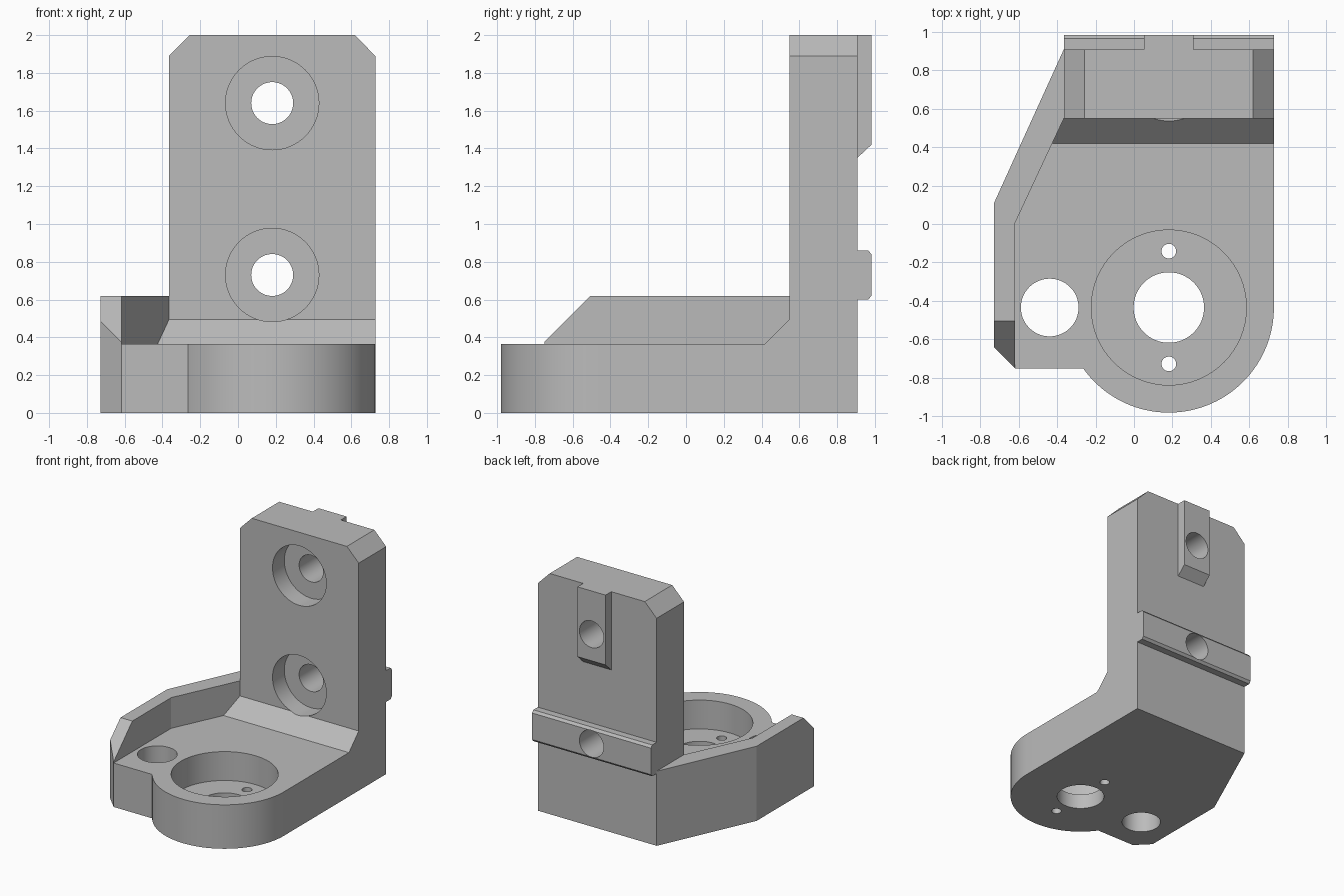
import bpy
import bmesh
from math import cos, sin, radians
from mathutils import Vector

cube = bpy.data.objects.get("Cube")
if cube:
    bpy.data.objects.remove(cube)

grey = bpy.data.materials.new("machined grey")
grey.use_nodes = True
grey.diffuse_color = (0.5, 0.5, 0.5, 1)
grey.node_tree.nodes["Principled BSDF"].inputs["Base Color"].default_value = (0.5, 0.5, 0.5, 1)

# Each axis maps (profile u, profile v, position along the axis) to x, y, z
PLACE = {
    "x": lambda u, v, w: (w, u, v),
    "y": lambda u, v, w: (u, w, v),
    "z": lambda u, v, w: (u, v, w),
}


def prism(name, outline, axis, start, end):
    """Extrude a closed outline along an axis."""
    bm = bmesh.new()
    place = PLACE[axis]
    face = bm.faces.new([bm.verts.new(place(u, v, start)) for u, v in outline])
    ext = bmesh.ops.extrude_face_region(bm, geom=[face])
    verts = [g for g in ext["geom"] if isinstance(g, bmesh.types.BMVert)]
    shift = Vector(place(0, 0, end - start))
    bmesh.ops.translate(bm, verts=verts, vec=shift)
    bmesh.ops.recalc_face_normals(bm, faces=bm.faces)
    mesh = bpy.data.meshes.new(name)
    bm.to_mesh(mesh)
    bm.free()
    mesh.materials.append(grey)
    obj = bpy.data.objects.new(name, mesh)
    bpy.context.scene.collection.objects.link(obj)
    return obj


def arc(cu, cv, r, a0, a1, steps):
    angles = [radians(a0 + (a1 - a0) * i / steps) for i in range(steps + 1)]
    return [(cu + r * cos(a), cv + r * sin(a)) for a in angles]


def bore(name, u, v, r, axis, start, end):
    return prism(name, arc(u, v, r, 0, 360, 64)[:-1], axis, start, end)


def combine(target, tool, operation):
    """Apply a boolean and discard the tool object."""
    mod = target.modifiers.new(tool.name, "BOOLEAN")
    mod.operation = operation
    mod.solver = "EXACT"
    mod.object = tool
    bpy.context.view_layer.update()
    graph = bpy.context.evaluated_depsgraph_get()
    result = bpy.data.meshes.new_from_object(target.evaluated_get(graph))
    target.modifiers.clear()
    target.data = result
    bpy.data.objects.remove(tool)


LEFT, RIGHT, MID = -0.365, 0.727, 0.181
SIDE = -0.727
DECK, FRONT, BACK = 0.365, 0.547, 0.907
HUB_Y, HUB_R = -0.434, 0.546

# Foot plate with a round hub at the front
foot = [(LEFT, BACK), (SIDE, 0.11), (SIDE, -0.64), (-0.618, -0.75)]
foot += arc(MID, HUB_Y, HUB_R, 215.4, 360, 48) + [(RIGHT, BACK)]
bracket = prism("mounting_bracket", foot, "z", 0, DECK)

# Raised side wall with a ramped front end
wall = prism("side_wall", [
    (LEFT, BACK), (SIDE, 0.11), (SIDE, -0.64), (-0.618, -0.75),
    (-0.618, 0.005), (LEFT, FRONT)], "z", 0.1, 0.62)
ramp = prism("ramp_cutter", [(-0.505, 0.62), (-0.76, DECK), (-1, DECK), (-1, 0.8), (-0.505, 0.8)],
             "x", -1, 0)
combine(wall, ramp, "DIFFERENCE")

# Upright plate with chamfered top corners
upright = prism("upright", [
    (LEFT, 0), (RIGHT, 0), (RIGHT, 1.89), (0.618, 2), (-0.256, 2), (LEFT, 1.89)],
    "y", FRONT, BACK)

# Sloped fillet between the deck and the upright
gusset = prism("gusset", [(0.418, DECK), (FRONT, 0.495), (0.7, 0.495), (0.7, 0.2), (0.418, 0.2)],
               "x", -0.43, RIGHT)

# Locating rail and key on the back
rail = prism("back_rail", [
    (0.85, 0.6), (0.965, 0.6), (0.982, 0.62), (0.982, 0.84), (0.965, 0.86), (0.85, 0.86)],
    "x", LEFT, RIGHT)
key = prism("back_key", [(0.85, 1.35), (BACK, 1.35), (0.982, 1.42), (0.982, 2), (0.85, 2)],
            "x", 0.052, 0.31)

for part in (upright, wall, gusset, rail, key):
    combine(bracket, part, "UNION")

# Hub recess, shaft hole, pin holes and side hole
cutters = [
    bore("hub_recess", MID, HUB_Y, 0.403, "z", 0.125, 0.5),
    bore("shaft_hole", MID, HUB_Y, 0.183, "z", -0.1, 0.3),
    bore("side_hole", -0.438, HUB_Y, 0.15, "z", -0.1, 0.5),
]
for offset in (-0.293, 0.293):
    cutters.append(bore("pin_hole", MID, HUB_Y + offset, 0.038, "z", -0.1, 0.3))

# Counterbored bolt holes in the upright
for height in (0.73, 1.64):
    cutters.append(bore("bolt_recess", MID, height, 0.247, "y", 0.5, FRONT + 0.155))
    cutters.append(bore("bolt_hole", MID, height, 0.111, "y", 0.6, 1.2))

for cutter in cutters:
    combine(bracket, cutter, "DIFFERENCE")

bpy.ops.object.select_all(action="DESELECT")
bracket.select_set(True)
bpy.context.view_layer.objects.active = bracket
bpy.ops.object.shade_smooth_by_angle(angle=radians(20))
